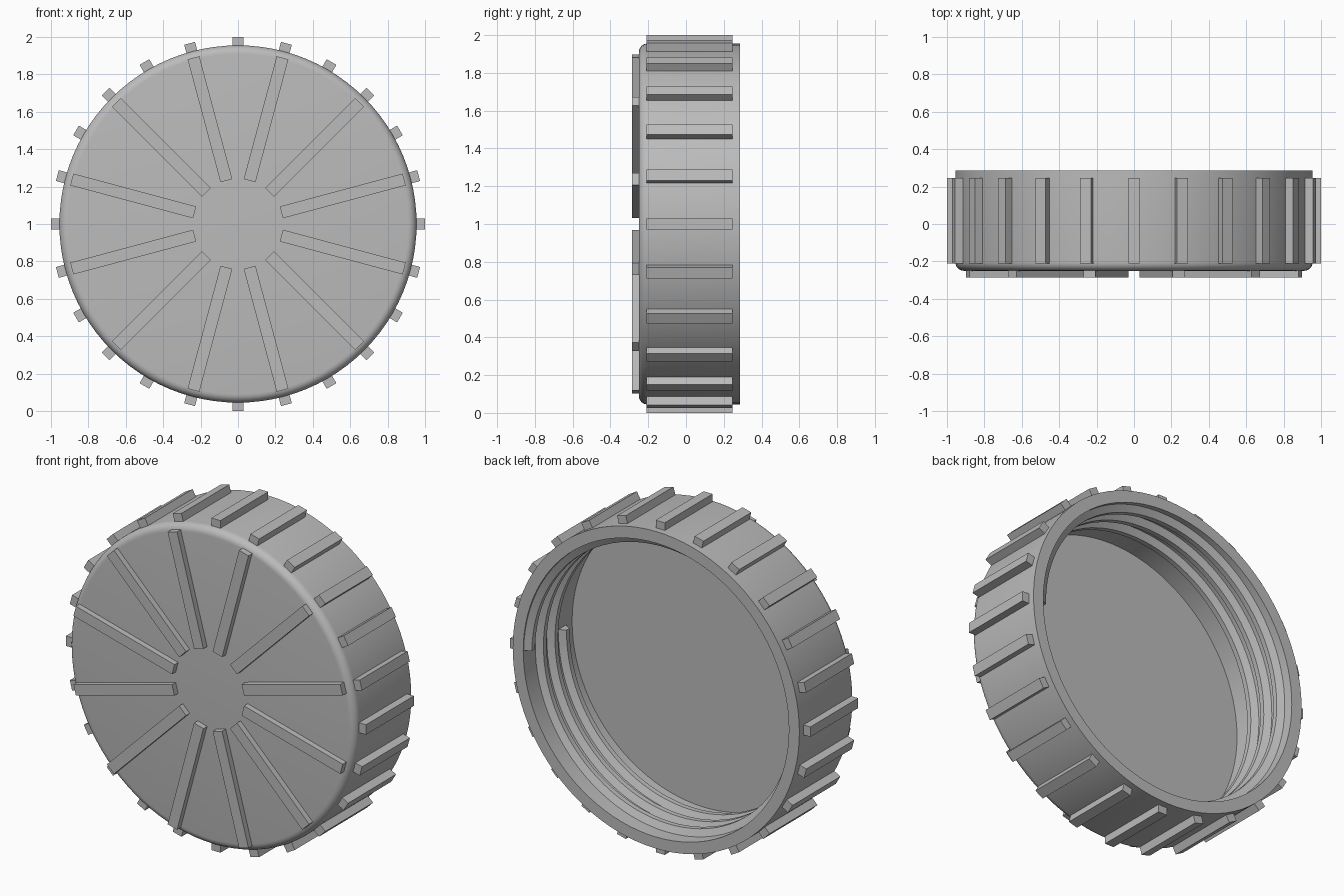
import bpy, bmesh, math
from mathutils import Matrix, Vector

if "Cube" in bpy.data.objects:
    bpy.data.objects.remove(bpy.data.objects["Cube"])

CENTRE = Vector((0, 0, 1))
grey = bpy.data.materials.new("grey plastic")
grey.diffuse_color = (0.5, 0.5, 0.5, 1)
grey.use_nodes = True
grey.node_tree.nodes["Principled BSDF"].inputs["Base Color"].default_value = grey.diffuse_color


def finish(name, bm, smooth=False):
    bmesh.ops.recalc_face_normals(bm, faces=bm.faces)
    mesh = bpy.data.meshes.new(name)
    bm.to_mesh(mesh)
    bm.free()
    mesh.materials.append(grey)
    obj = bpy.data.objects.new(name, mesh)
    bpy.context.collection.objects.link(obj)
    if smooth:
        bpy.context.view_layer.objects.active = obj
        obj.select_set(True)
        bpy.ops.object.shade_smooth_by_angle(angle=math.radians(35))
        obj.select_set(False)
    return obj


def polar(r, y, t):
    return CENTRE + Vector((r * math.cos(t), y, r * math.sin(t)))


def bars(name, count, offset, r0, r1, y0, y1, width):
    """Ring of identical boxes pointing outward from the cap axis."""
    bm = bmesh.new()
    for i in range(count):
        t = offset + math.tau * i / count
        m = (Matrix.Translation(CENTRE) @ Matrix.Rotation(-t, 4, 'Y')
             @ Matrix.Translation(((r0 + r1) / 2, (y0 + y1) / 2, 0))
             @ Matrix.Diagonal((r1 - r0, y1 - y0, width, 1)))
        bmesh.ops.create_cube(bm, size=1, matrix=m)
    return finish(name, bm)


# Cap shell: revolved cup profile with a rounded front edge
R, INNER, FRONT, BACK, FLOOR, FILLET = 0.955, 0.885, -0.25, 0.285, -0.18, 0.045
profile = [(0, FRONT)]
for k in range(7):
    a = math.pi / 2 * k / 6
    profile.append((R - FILLET + FILLET * math.sin(a),
                    FRONT + FILLET - FILLET * math.cos(a)))
profile += [(R, BACK), (INNER, BACK), (INNER, FLOOR), (0, FLOOR)]
bm = bmesh.new()
verts = [bm.verts.new(polar(r, y, 0)) for r, y in profile]
edges = [bm.edges.new(p) for p in zip(verts, verts[1:])]
bmesh.ops.spin(bm, geom=verts + edges, cent=CENTRE, axis=(0, 1, 0),
               angle=math.tau, steps=96)
bmesh.ops.remove_doubles(bm, verts=bm.verts, dist=1e-4)
finish("cap_shell", bm, smooth=True)

# Grip ribs around the side and raised spokes on the front
bars("grip_ribs", 24, 0, 0.94, 1.0, -0.21, 0.245, 0.06)
bars("front_spokes", 12, math.radians(15), 0.24, 0.92, -0.285, -0.24, 0.065)

# Screw thread: trapezoid swept along a helix inside the wall
TURNS, STEPS, START, PITCH = 3, 96, 0.245, 0.11
section = [(INNER + 0.005, 0.038), (INNER - 0.04, 0.015),
           (INNER - 0.04, -0.015), (INNER + 0.005, -0.038)]
bm = bmesh.new()
previous = None
for i in range(TURNS * STEPS + 1):
    turn = i / STEPS
    ring = [bm.verts.new(polar(r, START - PITCH * turn + dy, math.tau * turn))
            for r, dy in section]
    if previous:
        for j in range(4):
            k = (j + 1) % 4
            bm.faces.new((previous[j], previous[k], ring[k], ring[j]))
    else:
        bm.faces.new(ring)
    previous = ring
bm.faces.new(previous)
finish("screw_thread", bm, smooth=True)
